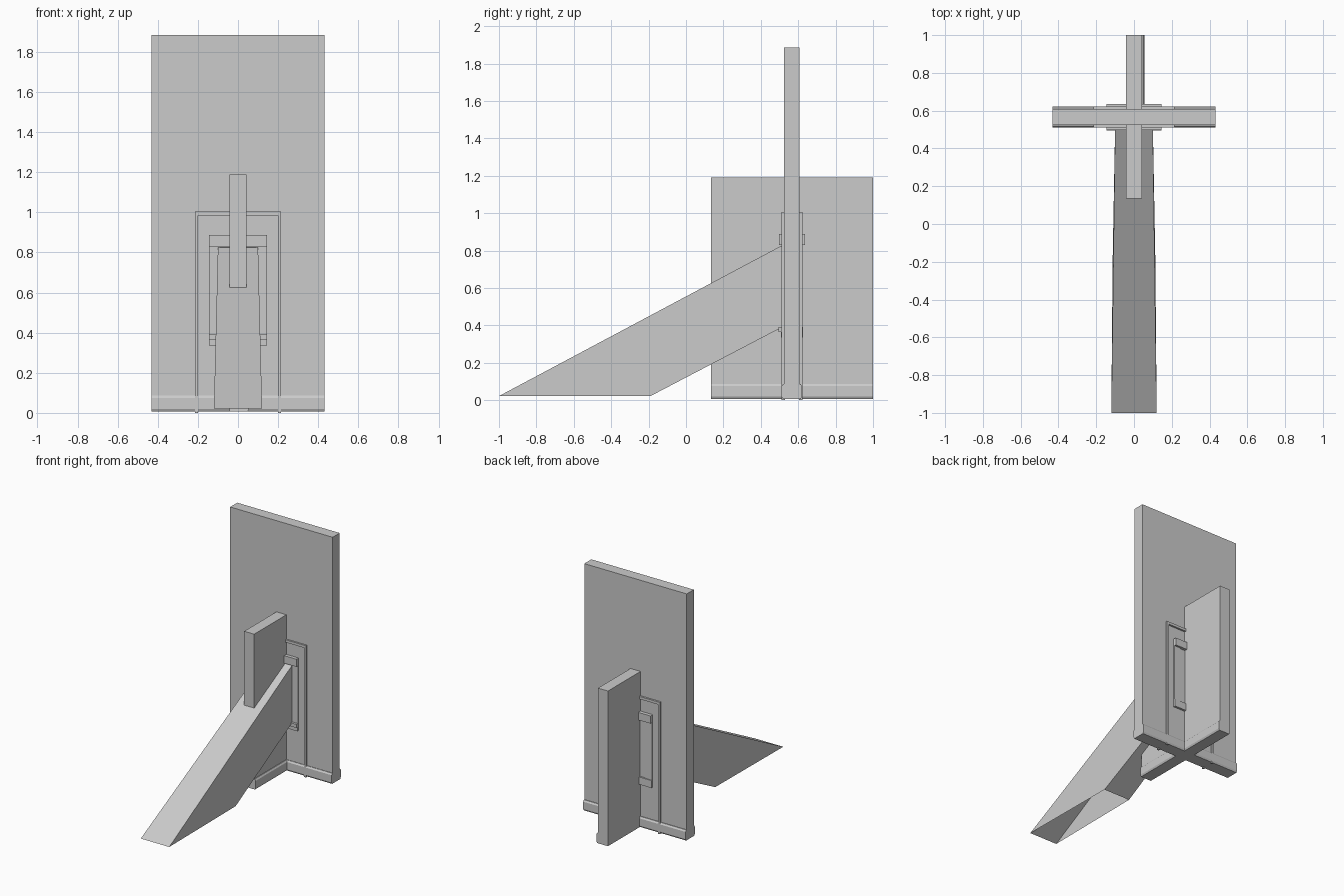
import bpy

if "Cube" in bpy.data.objects:
    bpy.data.objects.remove(bpy.data.objects["Cube"])

YC = 0.566   # mid-plane of the main wall


def mesh(name, verts, faces):
    me = bpy.data.meshes.new(name)
    me.from_pydata(verts, [], faces)
    me.update()
    ob = bpy.data.objects.new(name, me)
    bpy.context.collection.objects.link(ob)
    return ob


def prism(name, a, b):
    """Closed solid between two matching outlines."""
    n = len(a)
    faces = [tuple(range(n))[::-1], tuple(range(n, 2 * n))]
    faces += [(i, (i + 1) % n, n + (i + 1) % n, n + i) for i in range(n)]
    return mesh(name, a + b, faces)


def box(name, x0, x1, y0, y1, z0, z1):
    ring = [(x0, y0), (x1, y0), (x1, y1), (x0, y1)]
    return prism(name, [(x, y, z0) for x, y in ring], [(x, y, z1) for x, y in ring])


# crossing walls
box("main_wall", -0.432, 0.432, YC - 0.043, YC + 0.042, 0.007, 1.885)
box("cross_wall", -0.042, 0.042, 0.135, 1.0, 0.007, 1.19)

# baseboard section: distance out from wall, height
SKIRT = [(0, 0.007), (0.006, 0.007), (0.013, 0.02), (0.013, 0.075), (0.005, 0.087), (0, 0.087)]

for side, label in ((-1, "front"), (1, "back")):
    face = YC + side * 0.042

    def slab(name, x0, x1, z0, z1, depth):
        y0, y1 = sorted((face - side * 0.004, face + side * depth))
        box(label + "_" + name, x0, x1, y0, y1, z0, z1)

    # baseboard along the main wall
    prism(label + "_baseboard",
          [(-0.432, face + side * d, z) for d, z in SKIRT],
          [(0.432, face + side * d, z) for d, z in SKIRT])

    # doorway trim
    slab("trim_top", -0.215, 0.215, 0.985, 1.005, 0.014)
    for s, lr in ((-1, "left"), (1, "right")):
        x0, x1 = sorted((s * 0.2, s * 0.215))
        slab("trim_" + lr, x0, x1, 0.0, 0.985, 0.014)
        # side rails of the hatch frame
        x0, x1 = sorted((s * 0.09, s * 0.145))
        slab("hatch_rail_" + lr, x0, x1, 0.39, 0.83, 0.011)

    # hatch frame caps and inner panel
    slab("hatch_cap_top", -0.145, 0.145, 0.83, 0.888, 0.027)
    slab("hatch_cap_bottom", -0.145, 0.145, 0.335, 0.392, 0.017)
    slab("hatch_panel", -0.09, 0.09, 0.39, 0.83, 0.004)

# lip at the foot of the front hatch, where the ramp meets it
box("hatch_lip", -0.145, 0.145, 0.495, 0.52, 0.365, 0.392)

# baseboard on the right of the cross wall only
prism("cross_baseboard",
      [(0.042 + d, 0.135, z) for d, z in SKIRT],
      [(0.042 + d, 1.0, z) for d, z in SKIRT])

# sloping ramp shell, open underneath at the ground
outline = [(0.12, -1.0, 0.022), (0.113, -0.19, 0.022), (0.1, 0.51, 0.388), (0.1, 0.51, 0.826)]
left = [(-w, y, z) for w, y, z in outline]
mesh("ramp_chute", left + outline,
     [(3, 2, 1, 0), (4, 5, 6, 7), (0, 4, 7, 3), (1, 2, 6, 5)])

# consistent outward normals on the solids
import bmesh
for ob in bpy.context.collection.objects:
    if ob.name == "ramp_chute":
        continue
    bm = bmesh.new()
    bm.from_mesh(ob.data)
    bmesh.ops.recalc_face_normals(bm, faces=bm.faces)
    bm.to_mesh(ob.data)
    bm.free()
